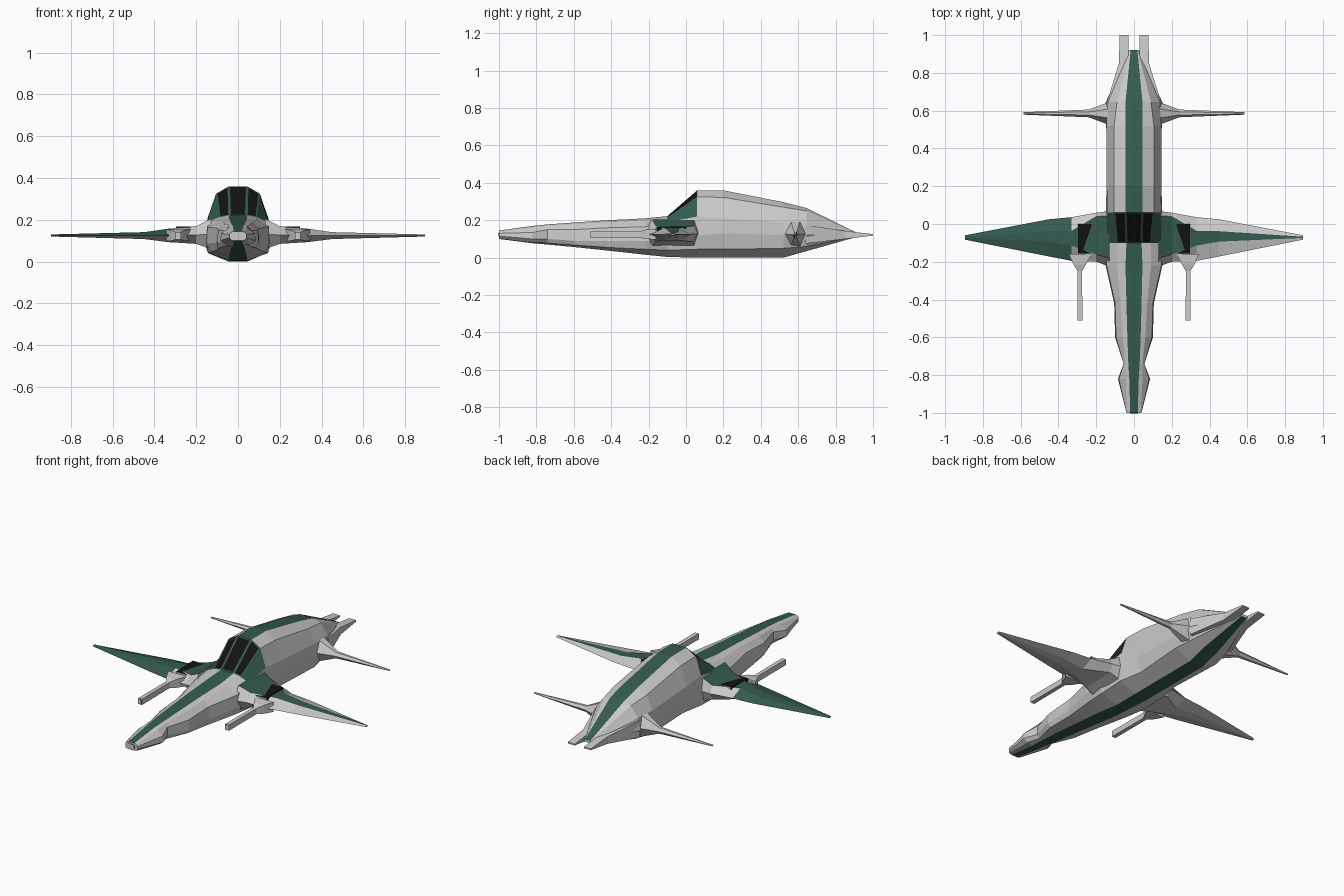
import bpy, bmesh

if "Cube" in bpy.data.objects:
    bpy.data.objects.remove(bpy.data.objects["Cube"])

def material(name, r, g, b):
    m = bpy.data.materials.new(name)
    m.diffuse_color = (r, g, b, 1)
    m.use_nodes = True
    m.node_tree.nodes["Principled BSDF"].inputs["Base Color"].default_value = m.diffuse_color
    return m

GREY, GREEN, BLACK = 0, 1, 2
MATS = [material("hull_grey", .6, .6, .6),
        material("stripe_green", .035, .105, .08),
        material("glass_black", .006, .006, .006)]

def loft(name, rings, color=lambda i, j: GREY, panes=lambda i, j: False):
    """Skin equal-length rings with flat faces; color and inset panes by band."""
    bm = bmesh.new()
    vs = [[bm.verts.new(p) for p in r] for r in rings]
    n = len(rings[0])
    glass = []
    for i in range(len(vs) - 1):
        for j in range(n):
            k = (j + 1) % n
            f = bm.faces.new((vs[i][j], vs[i][k], vs[i + 1][k], vs[i + 1][j]))
            f.material_index = color(i, j)
            if panes(i, j):
                glass.append(f)
    bm.faces.new(vs[0])
    bm.faces.new(vs[-1])
    bmesh.ops.recalc_face_normals(bm, faces=bm.faces[:])
    if glass:
        bmesh.ops.inset_individual(bm, faces=glass, thickness=.009)
        for f in glass:
            f.material_index = BLACK
    me = bpy.data.meshes.new(name)
    bm.to_mesh(me)
    bm.free()
    for m in MATS:
        me.materials.append(m)
    ob = bpy.data.objects.new(name, me)
    bpy.context.collection.objects.link(ob)
    return ob

def block(name, sections, side=1, mat=GREY):
    """Box-like loft along y; sections are (y, x0, x1, z0, z1)."""
    rings = [[(side * x0, y, z0), (side * x1, y, z0), (side * x1, y, z1), (side * x0, y, z1)]
             for y, x0, x1, z0, z1 in sections]
    return loft(name, rings, lambda i, j: mat)

def wing(name, sections, side, color=lambda i, j: GREY):
    """Six-sided aerofoil loft along x; sections are (x, y0, y1, z0, z1, f0, f1)."""
    rings = []
    for x, y0, y1, z0, z1, f0, f1 in sections:
        c, zm = y1 - y0, (z0 + z1) / 2
        a, b = y0 + f0 * c, y0 + f1 * c
        rings.append([(side * x, y, z) for y, z in
                      ((y0, zm), (a, z1), (b, z1), (y1, zm), (b, z0), (a, z0))])
    return loft(name, rings, color)

# Fuselage: y, strip half width, bottom z, four side points (x, z), top z
body = [
    (-1.0, .02, .10, .038, .105, .04, .115, .04, .13, .035, .14, .145),
    (-.82, .025, .077, .06, .083, .085, .10, .08, .135, .045, .162, .17),
    (-.74, .03, .07, .045, .078, .055, .10, .055, .15, .045, .17, .178),
    (-.60, .035, .057, .085, .068, .10, .09, .095, .15, .06, .18, .188),
    (-.42, .04, .038, .10, .055, .105, .09, .10, .16, .07, .19, .20),
    (-.22, .045, .016, .13, .045, .15, .09, .145, .165, .09, .20, .21),
    (-.10, .04, .004, .142, .04, .16, .09, .145, .19, .09, .212, .222),
    (.06, .045, 0, .145, .045, .15, .12, .14, .22, .105, .325, .36),
    (.20, .045, 0, .12, .045, .145, .13, .145, .21, .105, .322, .36),
    (.52, .045, 0, .14, .05, .147, .12, .145, .19, .105, .27, .297),
    (.645, .045, .035, .115, .06, .15, .12, .135, .19, .09, .25, .265),
    (.92, .018, .113, .022, .116, .026, .12, .025, .124, .02, .127, .13),
]
rings = []
for y, s, zb, a, az, b, bz, c, cz, d, dz, zt in body:
    half = [(s, zb), (a, az), (b, bz), (c, cz), (d, dz), (s, zt)]
    rings.append([(x, y, z) for x, z in half] + [(-x, y, z) for x, z in reversed(half)])
CANOPY = 6
loft("fuselage", rings,
     lambda i, j: GREEN if j in (5, 11) or (i == CANOPY and 3 <= j <= 7) else GREY,
     lambda i, j: i == CANOPY and j in (4, 5, 6))

# Small dark nose opening
block("nose_port", [(-1.002, -.02, .02, .112, .135), (-.98, -.02, .02, .112, .135)], mat=BLACK)

main_wing = [
    (.13, -.225, .068, .06, .205, .15, .92),
    (.20, -.20, .06, .085, .17, .15, .92),
    (.33, -.195, .036, .093, .158, .35, .68),
    (.45, -.172, .025, .108, .141, .40, .68),
    (.895, -.083, -.06, .12, .13, .40, .68),
]
tail_fin = [
    (.12, .52, .65, .06, .20, .3, .7),
    (.24, .565, .606, .105, .14, .3, .7),
    (.585, .579, .592, .12, .127, .3, .7),
]

for side, tag in ((1, "right"), (-1, "left")):
    # Left wing is fully green on top, right wing has only a centre stripe
    def paint(i, j, side=side):
        wide = j < 3 and side < 0 and i >= 2
        return GREEN if j == 1 or wide else GREY
    wing(tag + "_wing", main_wing, side, paint)
    wing(tag + "_tail_fin", tail_fin, side)
    # Dark intake panel on top of the wing, with a low frame
    block(tag + "_wing_panel", [(-.157, .225, .297, .12, .163), (0, .225, .297, .12, .168)], side, BLACK)
    # Gun barrel flaring into the leading edge
    block(tag + "_gun", [(-.51, .273, .298, .106, .14), (-.25, .275, .298, .106, .14),
                         (-.215, .255, .32, .10, .15), (-.16, .225, .345, .097, .155)], side)
    block(tag + "_gun_muzzle", [(-.511, .278, .293, .112, .134), (-.50, .278, .293, .112, .134)], side, BLACK)
    # Tail prong
    block(tag + "_tail_prong", [(.64, .04, .145, .075, .175), (.85, .03, .08, .10, .143),
                                (1.0, .03, .076, .118, .126)], side)
